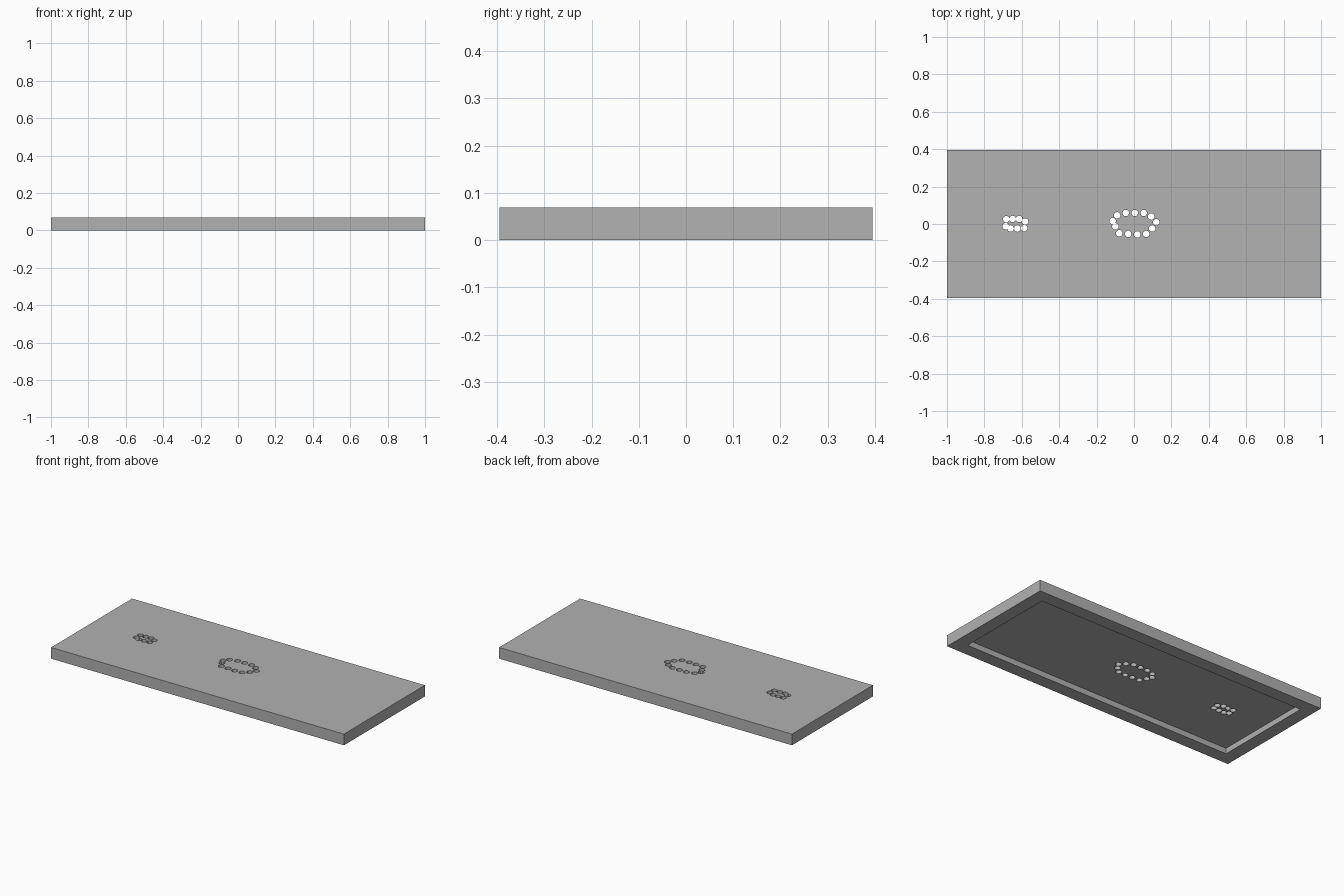
import bpy, bmesh
from mathutils import Matrix

cube = bpy.data.objects.get("Cube")
if cube:
    bpy.data.objects.remove(cube, do_unlink=True)

LENGTH, WIDTH, HEIGHT = 2.0, 0.79, 0.069
RIM, RECESS = 0.08, 0.034
HOLE_RADIUS = 0.0175

grey = bpy.data.materials.new("plain grey")
grey.use_nodes = True
grey.diffuse_color = (0.445, 0.445, 0.445, 1)
grey.node_tree.nodes["Principled BSDF"].inputs["Base Color"].default_value = grey.diffuse_color


def add_object(name, bm):
    mesh = bpy.data.meshes.new(name)
    bm.to_mesh(mesh)
    bm.free()
    mesh.materials.append(grey)
    obj = bpy.data.objects.new(name, mesh)
    bpy.context.collection.objects.link(obj)
    return obj


# Panel: a slab whose underside is inset and pushed up, leaving a rim
bm = bmesh.new()
bmesh.ops.create_cube(bm, size=1, matrix=Matrix.Translation((0, 0, HEIGHT / 2))
                      @ Matrix.Diagonal((LENGTH, WIDTH, HEIGHT, 1)))
underside = min(bm.faces, key=lambda f: f.calc_center_median().z)
bmesh.ops.inset_region(bm, faces=[underside], thickness=RIM, use_even_offset=True)
ceiling = bmesh.ops.extrude_face_region(bm, geom=[underside])["geom"]
bmesh.ops.delete(bm, geom=[underside], context='FACES_ONLY')
for v in (g for g in ceiling if isinstance(g, bmesh.types.BMVert)):
    v.co.z = RECESS
bmesh.ops.recalc_face_normals(bm, faces=bm.faces)
panel = add_object("panel", bm)

# Hole centres: a large ring in the middle and a small one near the right end
large_ring = [(-.09, .046), (-.044, .059), (.004, .059), (.052, .059), (.092, .04),
              (.119, .01), (.097, -.024), (.065, -.053), (.017, -.056),
              (-.031, -.053), (-.079, -.05), (-.1, -.013), (-.114, .016)]
small_ring = [(-.683, .026), (-.649, .027), (-.614, .027), (-.582, .013),
              (-.587, -.022), (-.624, -.024), (-.66, -.024), (-.686, -.012)]

# Drill the holes through the panel
bm = bmesh.new()
for x, y in large_ring + small_ring:
    bmesh.ops.create_cone(bm, cap_ends=True, segments=20, radius1=HOLE_RADIUS,
                          radius2=HOLE_RADIUS, depth=4 * HEIGHT,
                          matrix=Matrix.Translation((x, y, HEIGHT / 2)))
drill = add_object("hole_cutter", bm)
drill.hide_render = True
drill.hide_set(True)

cut = panel.modifiers.new("holes", 'BOOLEAN')
cut.operation = 'DIFFERENCE'
cut.solver = 'EXACT'
cut.use_self = True
cut.object = drill
